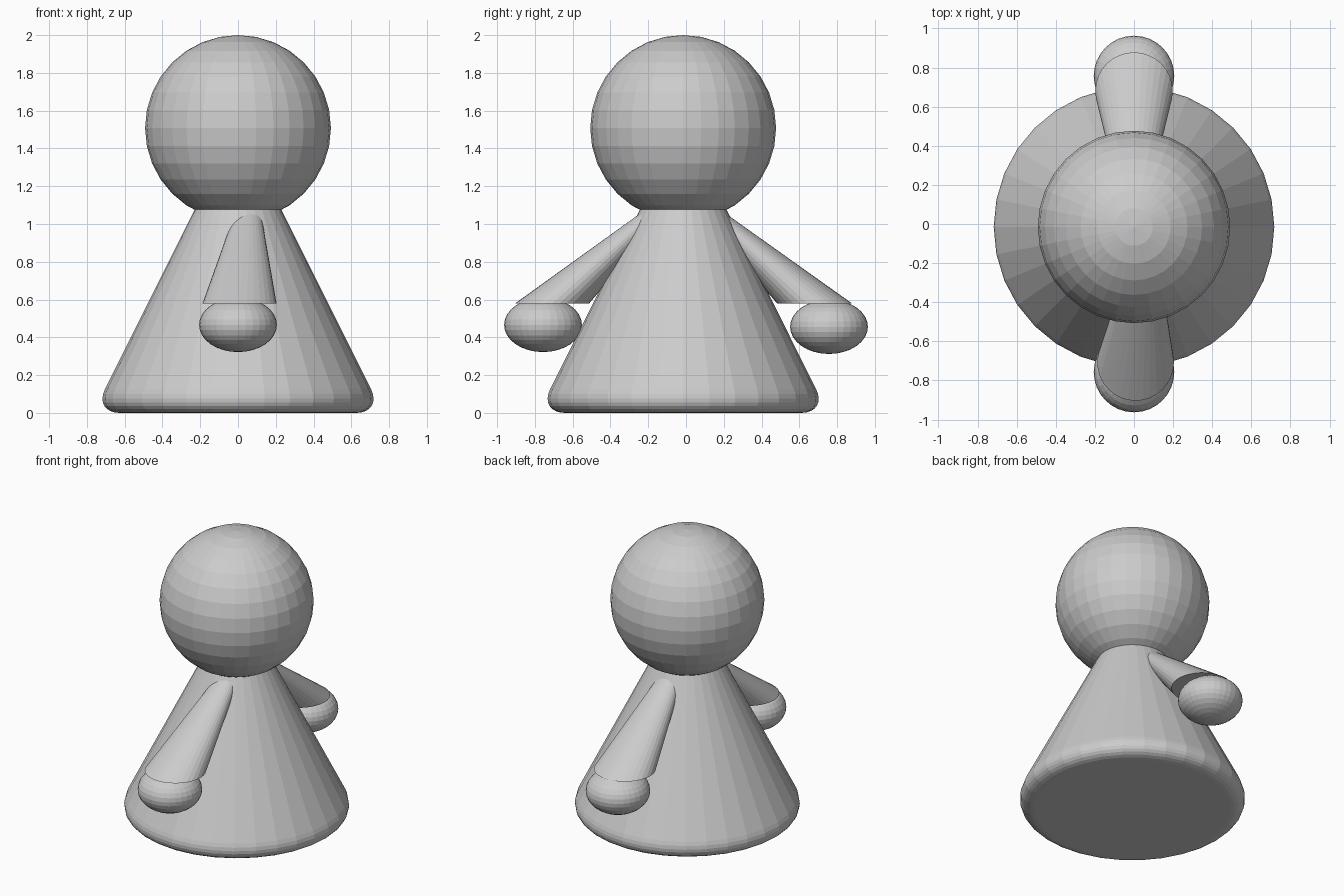
import bpy
import bmesh
from mathutils import Vector

if "Cube" in bpy.data.objects:
    bpy.data.objects.remove(bpy.data.objects["Cube"])

SIDES = 32


def finish(name, bm):
    """Turn a bmesh into a named, flat-shaded object."""
    bmesh.ops.recalc_face_normals(bm, faces=bm.faces)
    mesh = bpy.data.meshes.new(name)
    bm.to_mesh(mesh)
    bm.free()
    obj = bpy.data.objects.new(name, mesh)
    bpy.context.collection.objects.link(obj)
    return obj


def cone(name, base, radius, apex):
    """Cone with a level base and a freely placed apex."""
    bm = bmesh.new()
    bmesh.ops.create_circle(bm, cap_ends=True, segments=SIDES, radius=radius)
    bmesh.ops.translate(bm, verts=bm.verts, vec=base)
    rim = list(bm.edges)
    tip = bm.verts.new(Vector(apex))
    for e in rim:
        bm.faces.new((e.verts[0], e.verts[1], tip))
    return finish(name, bm)


def ball(name, centre, radii):
    """Low-poly sphere or ellipsoid."""
    bm = bmesh.new()
    bmesh.ops.create_uvsphere(bm, u_segments=SIDES, v_segments=16, radius=1)
    bmesh.ops.scale(bm, verts=bm.verts, vec=radii)
    bmesh.ops.translate(bm, verts=bm.verts, vec=centre)
    return finish(name, bm)


# Conical body with a rounded bottom rim
body = cone("body", (0, -0.015, 0), 0.767, (0, -0.015, 1.535))
bevel = body.modifiers.new("rounded_rim", 'BEVEL')
bevel.width = 0.14
bevel.segments = 8
bevel.limit_method = 'ANGLE'
bevel.angle_limit = 0.6

# Round head, overlapping the tip of the body
ball("head", (0, -0.015, 1.508), (0.492, 0.492, 0.492))

# Leaning cone sleeves, the front one slightly twisted
cone("front_sleeve", (0.008, -0.708, 0.58), 0.196, (0.077, 0.12, 1.317))
cone("back_sleeve", (0, 0.68, 0.58), 0.198, (0, -0.157, 1.317))

# Flattened hands under the cuffs
for name, y, z in (("front_hand", -0.757, 0.466), ("back_hand", 0.757, 0.456)):
    ball(name, (0, y, z), (0.206, 0.206, 0.144))
